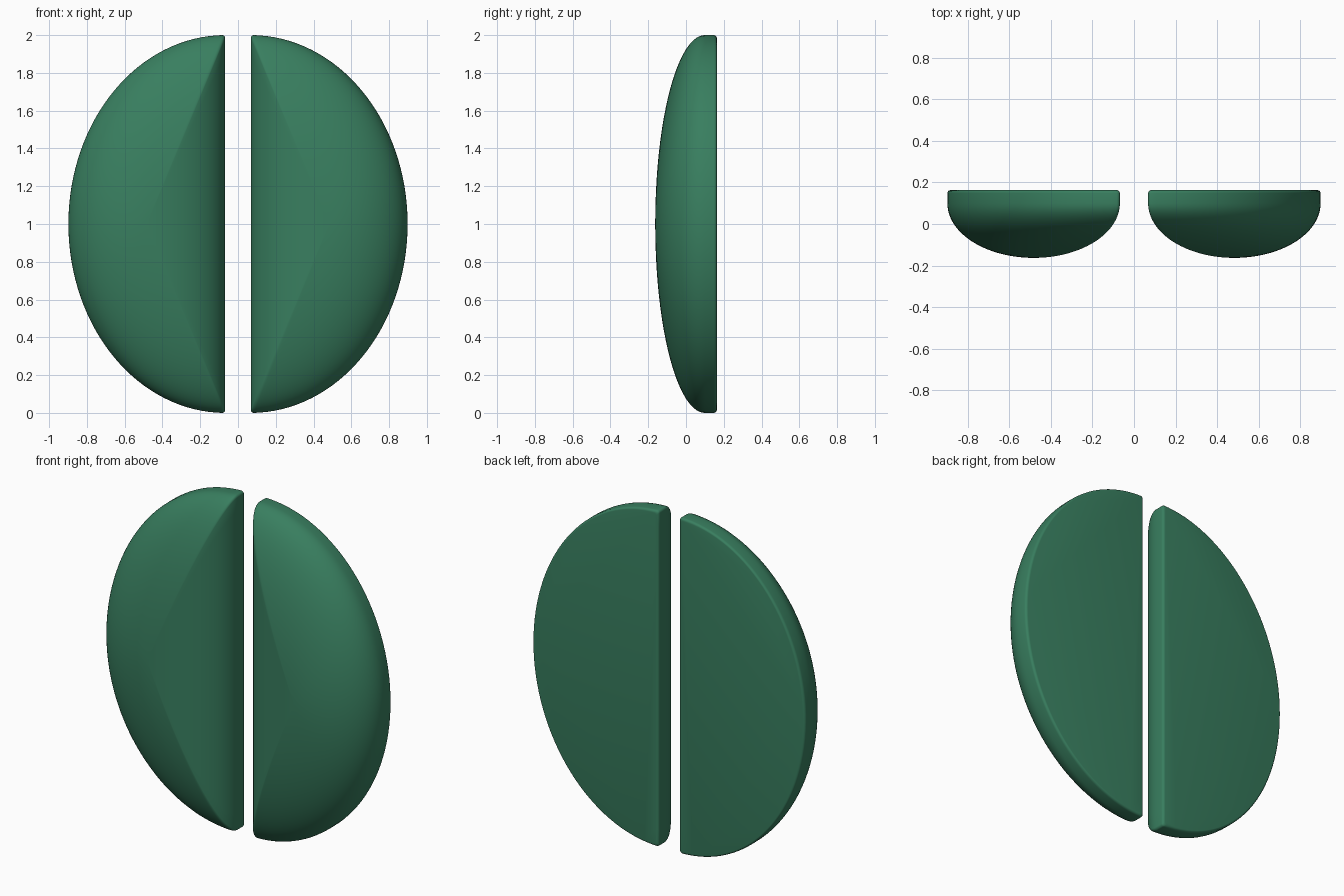
import bpy, bmesh, math

if "Cube" in bpy.data.objects:
    bpy.data.objects.remove(bpy.data.objects["Cube"])

INNER, OUTER = 0.068, 0.898      # flat inner side and outermost x
BACK, RIM, FRONT = 0.163, 0.10, -0.163
CX, CZ = (INNER + OUTER) / 2, 1.0
HALF_X, HALF_Z = (OUTER - INNER) / 2, 1.0
ROUND = 0.015

mat = bpy.data.materials.new("green")
mat.diffuse_color = (0.04, 0.21, 0.115, 1)
mat.use_nodes = True
mat.node_tree.nodes["Principled BSDF"].inputs["Base Color"].default_value = mat.diffuse_color


def half_ellipse():
    """Half-ellipse outline around its own middle, with tiny rounded corners."""
    pts = []
    n = 64
    for i in range(n + 1):
        a = -math.pi / 2 + math.pi * i / n
        x, z = 2 * HALF_X * math.cos(a), HALF_Z * math.sin(a)
        if x >= ROUND:
            pts.append((x - HALF_X, z))
    top = HALF_Z - ROUND
    corner = []
    for i in range(5):
        a = math.pi / 2 * (1 + i / 4)
        corner.append((ROUND + ROUND * math.cos(a) - HALF_X, top + ROUND * math.sin(a)))
    side = [(-HALF_X, top * (1 - 2 * i / 24)) for i in range(1, 24)]
    return pts + corner + side + [(x, -z) for x, z in reversed(corner)]


def ring_levels():
    """(scale x, scale z, y) from the back face, round the rim, over the dome."""
    levels = []
    for i in range(5):
        a = math.pi / 2 * i / 4
        d = ROUND * (1 - math.sin(a))
        levels.append((1 - d / HALF_X, 1 - d / HALF_Z, BACK - ROUND + ROUND * math.cos(a)))
    for i in range(28):
        a = math.pi / 2 * i / 28
        levels.append((math.cos(a), math.cos(a), RIM + (FRONT - RIM) * math.sin(a)))
    return levels


def make_pad(name, side):
    bm = bmesh.new()
    outline = half_ellipse()
    n = len(outline)
    rings = [[bm.verts.new((side * (CX + x * sx), y, CZ + z * sz)) for x, z in outline]
             for sx, sz, y in ring_levels()]
    # flat back, walls and dome, closed at the front
    bm.faces.new(rings[0])
    for a, b in zip(rings, rings[1:]):
        for i in range(n):
            j = (i + 1) % n
            bm.faces.new((a[i], a[j], b[j], b[i]))
    tip = bm.verts.new((side * CX, FRONT, CZ))
    for i in range(n):
        bm.faces.new((rings[-1][i], rings[-1][(i + 1) % n], tip))
    bmesh.ops.recalc_face_normals(bm, faces=bm.faces)
    mesh = bpy.data.meshes.new(name)
    bm.to_mesh(mesh)
    bm.free()
    mesh.materials.append(mat)
    ob = bpy.data.objects.new(name, mesh)
    bpy.context.collection.objects.link(ob)
    bpy.ops.object.select_all(action='DESELECT')
    ob.select_set(True)
    bpy.context.view_layer.objects.active = ob
    bpy.ops.object.shade_smooth_by_angle(angle=math.radians(40))


# the two mirrored domed halves
make_pad("left_half", -1)
make_pad("right_half", 1)
